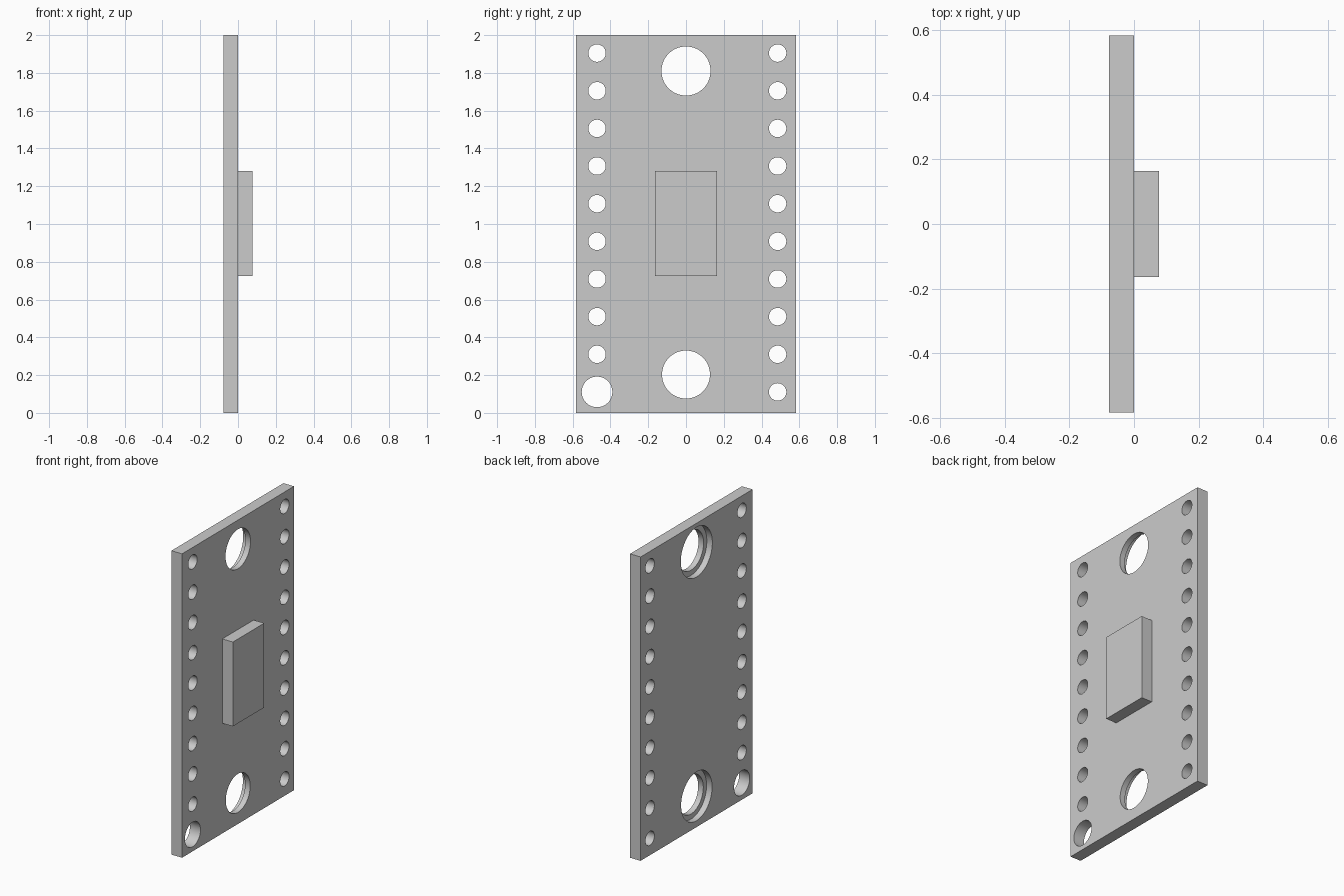
import bpy
import bmesh
from math import radians
from mathutils import Matrix, Vector

cube = bpy.data.objects.get("Cube")
if cube:
    bpy.data.objects.remove(cube, do_unlink=True)

THICK = 0.077
HALF_WIDTH = 0.582
ROW_Y = (-0.471, 0.485)
PIN_RADIUS = 0.046
PIN_Z, PIN_STEP, PIN_COUNT = 0.111, 0.1993, 10
MOUNTS = ((0.203, 0.127), (1.81, 0.13))
BORE_EXTRA, BORE_DEPTH = 0.034, 0.04


def make_object(name, bm):
    mesh = bpy.data.meshes.new(name)
    bm.to_mesh(mesh)
    bm.free()
    obj = bpy.data.objects.new(name, mesh)
    bpy.context.collection.objects.link(obj)
    return obj


def box(name, low, high):
    low, high = Vector(low), Vector(high)
    bm = bmesh.new()
    place = Matrix.Translation((low + high) / 2) @ Matrix.Diagonal((*(high - low), 1))
    bmesh.ops.create_cube(bm, size=1, matrix=place)
    return make_object(name, bm)


def drill(board, name, holes, x0, x1):
    """Cut round holes (y, z, radius) along x, from x0 to x1."""
    bm = bmesh.new()
    for y, z, radius in holes:
        place = Matrix.Translation(((x0 + x1) / 2, y, z)) @ Matrix.Rotation(radians(90), 4, 'Y')
        bmesh.ops.create_cone(bm, cap_ends=True, segments=64, radius1=radius,
                              radius2=radius, depth=x1 - x0, matrix=place)
    cutter = make_object(name, bm)
    cutter.hide_render = True
    mod = board.modifiers.new(name, 'BOOLEAN')
    mod.operation = 'DIFFERENCE'
    mod.solver = 'EXACT'
    mod.object = cutter
    bpy.context.view_layer.objects.active = board
    bpy.ops.object.modifier_apply(modifier=name)
    bpy.data.objects.remove(cutter, do_unlink=True)


# Circuit board and chip
board = box("circuit_board", (-THICK, -HALF_WIDTH, 0), (0, HALF_WIDTH, 2))
box("chip", (0, -0.163, 0.725), (THICK, 0.163, 1.28))

# Pin rows, with one wider hole in the lower corner
holes = [(y, PIN_Z + i * PIN_STEP, PIN_RADIUS) for y in ROW_Y for i in range(PIN_COUNT)]
holes[0] = (ROW_Y[0], PIN_Z, 0.081)

# Mounting holes through the board
holes += [(0, z, r) for z, r in MOUNTS]
drill(board, "through_holes", holes, -2 * THICK, THICK)

# Recess around each mounting hole on the underside
recesses = [(0, z, r + BORE_EXTRA) for z, r in MOUNTS]
drill(board, "recesses", recesses, -2 * THICK, BORE_DEPTH - THICK)

# Smooth hole walls, sharp rims
bpy.ops.object.select_all(action='DESELECT')
board.select_set(True)
bpy.context.view_layer.objects.active = board
bpy.ops.object.shade_smooth_by_angle(angle=radians(30))
